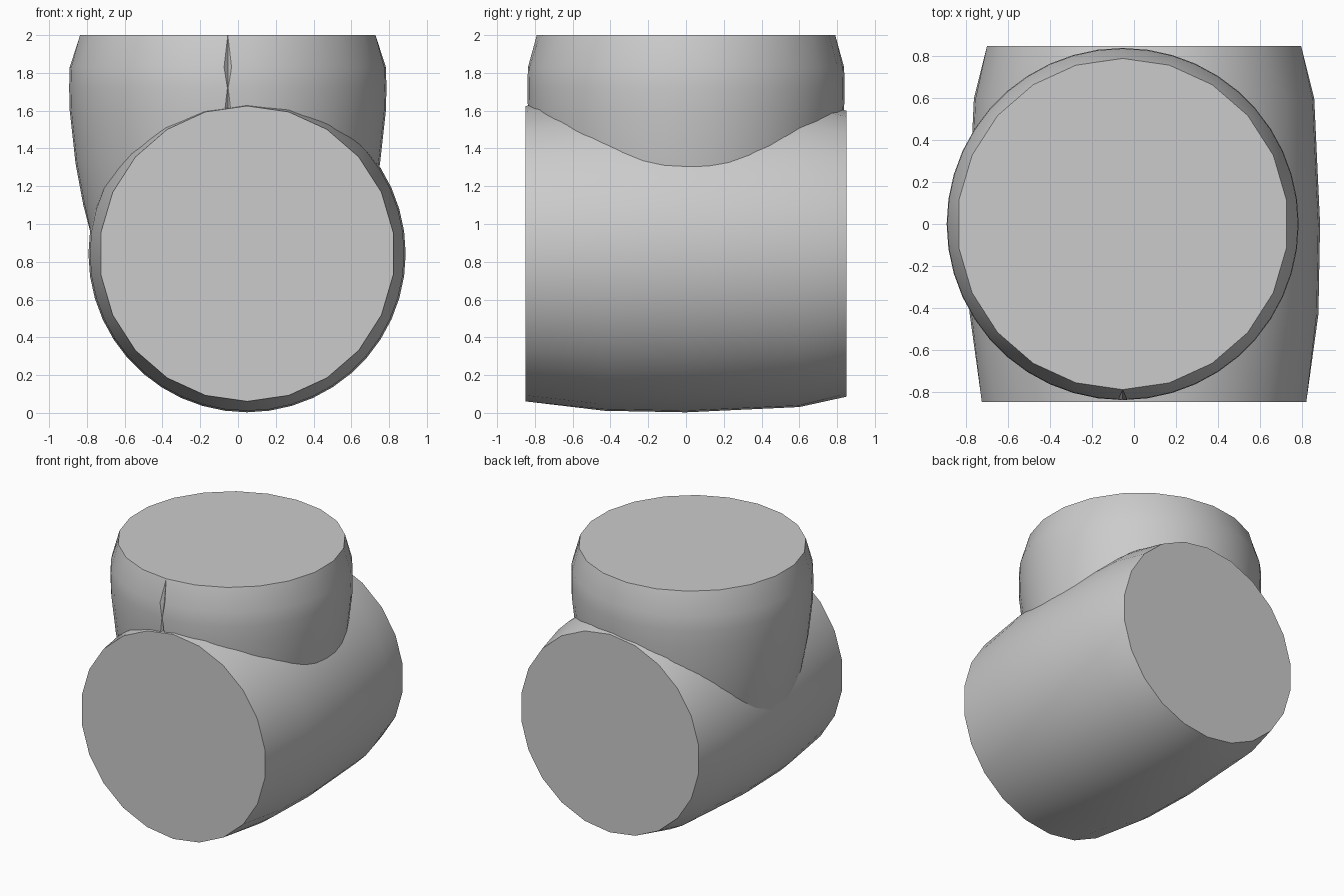
import bpy, bmesh, math
from mathutils import Vector

default = bpy.data.objects.get("Cube")
if default:
    bpy.data.objects.remove(default, do_unlink=True)

grey = bpy.data.materials.new("plain grey")
grey.use_nodes = True
COLOUR = (0.6, 0.6, 0.6, 1)
grey.diffuse_color = COLOUR
grey.node_tree.nodes["Principled BSDF"].inputs["Base Color"].default_value = COLOUR

SIDES = 22


def barrel(name, profile, place, seam=False):
    """Loft rings of (radius, distance, seam half width) and cap both ends."""
    bm = bmesh.new()
    rings = []
    for i, (radius, along, gap) in enumerate(profile):
        ring = []
        for k in range(2 * SIDES):
            r = radius
            # End caps have half as many corners as the body
            if k % 2 and i in (0, len(profile) - 1):
                r *= math.cos(math.pi / SIDES)
            a = math.pi * k / SIDES - math.pi / 2
            if seam and k == 0:
                # Shallow crack: two lips with a sunken line between them
                for side, depth in ((-1, 0), (0, 1.2 * gap), (1, 0)):
                    b = a + side * gap / r
                    ring.append(((r - depth) * math.cos(b), (r - depth) * math.sin(b)))
            else:
                ring.append((r * math.cos(a), r * math.sin(a)))
        rings.append([bm.verts.new(place(u, v, along)) for u, v in ring])
    n = len(rings[0])
    for low, high in zip(rings, rings[1:]):
        for k in range(n):
            m = (k + 1) % n
            bm.faces.new((low[k], low[m], high[m], high[k]))
    bm.faces.new(rings[0])
    bm.faces.new(rings[-1])
    bmesh.ops.remove_doubles(bm, verts=bm.verts, dist=0.0005)
    bmesh.ops.recalc_face_normals(bm, faces=bm.faces)
    mesh = bpy.data.meshes.new(name)
    bm.to_mesh(mesh)
    bm.free()
    mesh.materials.append(grey)
    obj = bpy.data.objects.new(name, mesh)
    bpy.context.collection.objects.link(obj)
    bpy.ops.object.select_all(action="DESELECT")
    obj.select_set(True)
    bpy.context.view_layer.objects.active = obj
    bpy.ops.object.shade_smooth_by_angle(angle=math.radians(35))
    return obj


# Lying barrel, running front to back
barrel("horizontal_barrel",
       [(0.782, -0.85, 0), (0.832, -0.43, 0), (0.84, 0, 0),
        (0.812, 0.6, 0), (0.757, 0.85, 0)],
       lambda u, v, w: Vector((u + 0.048, w, v + 0.843)))

# Upright barrel rising out of it, with a cracked seam at the front
barrel("vertical_barrel",
       [(0.72, 0.9, 0), (0.765, 1.1, 0), (0.806, 1.32, 0),
        (0.837, 1.6, 0.016), (0.84, 1.72, 0.002),
        (0.837, 1.83, 0.02), (0.79, 2.0, 0)],
       lambda u, v, w: Vector((u - 0.054, v, w)), seam=True)
